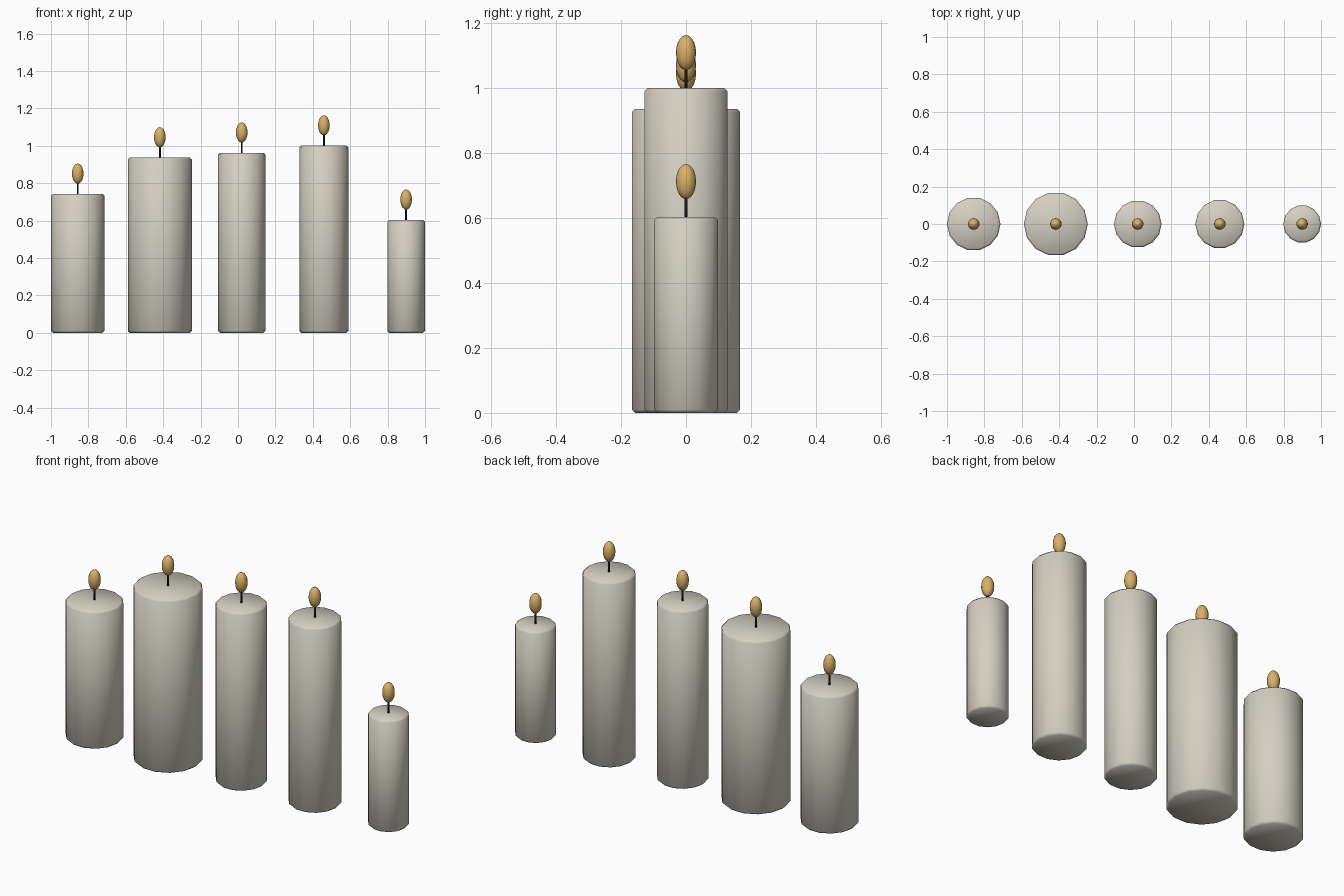
import bpy
import bmesh
from math import pi, cos, sin

cube = bpy.data.objects.get("Cube")
if cube:
    bpy.data.objects.remove(cube)


def material(name, rgb, roughness=0.6):
    m = bpy.data.materials.new(name)
    m.use_nodes = True
    m.diffuse_color = (*rgb, 1)
    bsdf = next(n for n in m.node_tree.nodes if n.type == 'BSDF_PRINCIPLED')
    bsdf.inputs["Base Color"].default_value = (*rgb, 1)
    bsdf.inputs["Roughness"].default_value = roughness
    return m


wax = material("ivory_wax", (0.66, 0.63, 0.54))
char = material("black_wick", (0.01, 0.01, 0.01))
fire = material("amber_flame", (0.70, 0.44, 0.14))


def lathe(name, profile, sides, mat, location):
    """Revolve (radius, height) points around z; zero radius makes a pole."""
    bm = bmesh.new()
    rings = []
    for r, z in profile:
        count = sides if r > 0 else 1
        rings.append([bm.verts.new((r * cos(2 * pi * i / sides),
                                    r * sin(2 * pi * i / sides), z))
                      for i in range(count)])
    for low, high in zip(rings, rings[1:]):
        for i in range(sides):
            j = (i + 1) % sides
            if len(low) == 1:
                bm.faces.new((low[0], high[j], high[i]))
            elif len(high) == 1:
                bm.faces.new((low[i], low[j], high[0]))
            else:
                bm.faces.new((low[i], low[j], high[j], high[i]))
    # flat caps on open ends
    if len(rings[0]) > 1:
        bm.faces.new(rings[0][::-1])
    if len(rings[-1]) > 1:
        bm.faces.new(rings[-1])
    for f in bm.faces:
        f.smooth = True
    mesh = bpy.data.meshes.new(name)
    bm.to_mesh(mesh)
    bm.free()
    mesh.materials.append(mat)
    obj = bpy.data.objects.new(name, mesh)
    obj.location = location
    bpy.context.collection.objects.link(obj)
    return obj


# candles from the model's right to its left: x, radius, height
candles = [
    (-0.857, 0.143, 0.742),
    (-0.418, 0.171, 0.936),
    (0.020, 0.127, 0.962),
    (0.459, 0.131, 1.0),
    (0.899, 0.101, 0.603),
]
bevel = 0.01
flame_r, flame_h, steps = 0.031, 0.054, 10

for n, (x, r, h) in enumerate(candles, 1):
    # wax body with a small chamfer at both rims
    lathe(f"candle_body_{n}",
          [(r - bevel, 0), (r, bevel), (r, h - bevel), (r - bevel, h)],
          14, wax, (x, 0, 0))
    # thin wick reaching into the flame
    lathe(f"wick_{n}", [(0.005, -0.01), (0.005, 0.07)], 8, char, (x, 0, h))
    # egg-like flame
    arc = [(0 if k in (0, steps) else flame_r * sin(pi * k / steps),
            -flame_h * cos(pi * k / steps)) for k in range(steps + 1)]
    lathe(f"flame_{n}", arc, 16, fire, (x, 0, h + 0.109))
